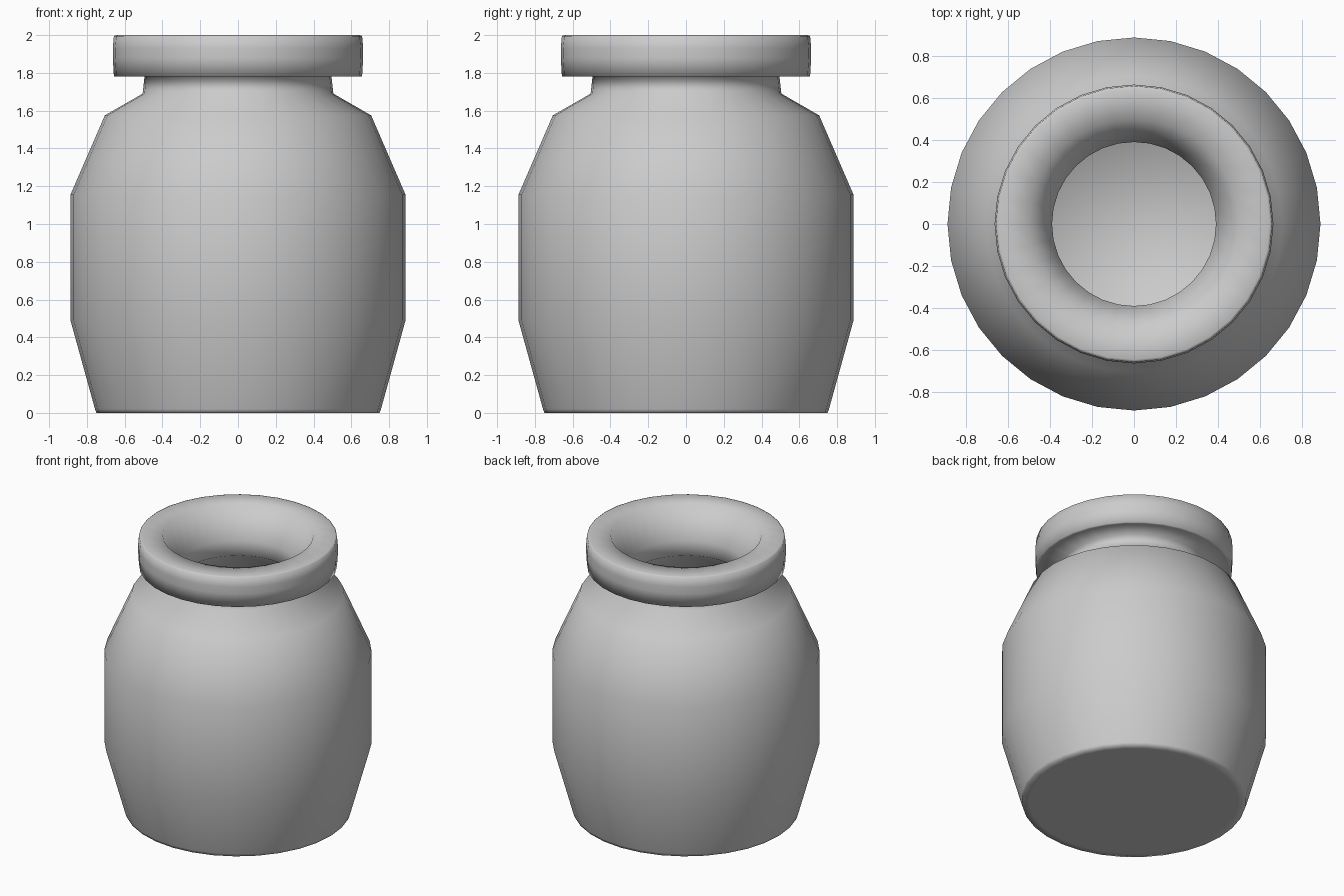
import bpy
import bmesh
from math import cos, sin, pi

SIDES = 32

cube = bpy.data.objects.get("Cube")
if cube:
    bpy.data.objects.remove(cube, do_unlink=True)

clay = bpy.data.materials.new("plain light grey")
clay.use_nodes = True
grey = (0.6, 0.6, 0.6, 1)
clay.diffuse_color = grey
clay.node_tree.nodes["Principled BSDF"].inputs["Base Color"].default_value = grey


def lathe(name, profile):
    """Revolve a closed-end profile of (radius, height) points around z."""
    bm = bmesh.new()
    rings = [[bm.verts.new((r * cos(2 * pi * i / SIDES), r * sin(2 * pi * i / SIDES), z))
              for i in range(SIDES)] for r, z in profile]
    for low, high in zip(rings, rings[1:]):
        for i in range(SIDES):
            j = (i + 1) % SIDES
            bm.faces.new((low[i], low[j], high[j], high[i]))
    bm.faces.new(rings[0][::-1])
    bm.faces.new(rings[-1])
    for face in bm.faces:
        face.smooth = True
    mesh = bpy.data.meshes.new(name)
    bm.to_mesh(mesh)
    bm.free()
    mesh.materials.append(clay)
    obj = bpy.data.objects.new(name, mesh)
    bpy.context.collection.objects.link(obj)
    return obj


# Outside of the jar, from the base up to the neck
base = [(0.70, 0), (0.75, 0), (0.757, 0.02)]
body = [(0.887, 0.49), (0.887, 1.155), (0.705, 1.575)]
neck = [(0.505, 1.69), (0.495, 1.78)]

# Overhanging collar with a slightly bulging side
collar = [(0.64, 1.78), (0.657, 1.782), (0.663, 1.88), (0.663, 1.93),
          (0.657, 1.995), (0.645, 2.0)]

# Flared mouth, then the hollow inside down to the floor
mouth = [(0.50, 2.0), (0.39, 1.78), (0.39, 1.67)]
hollow = [(0.62, 1.5), (0.78, 1.13), (0.78, 0.51), (0.67, 0.11)]

jar = lathe("jar", base + body + neck + collar + mouth + hollow)
